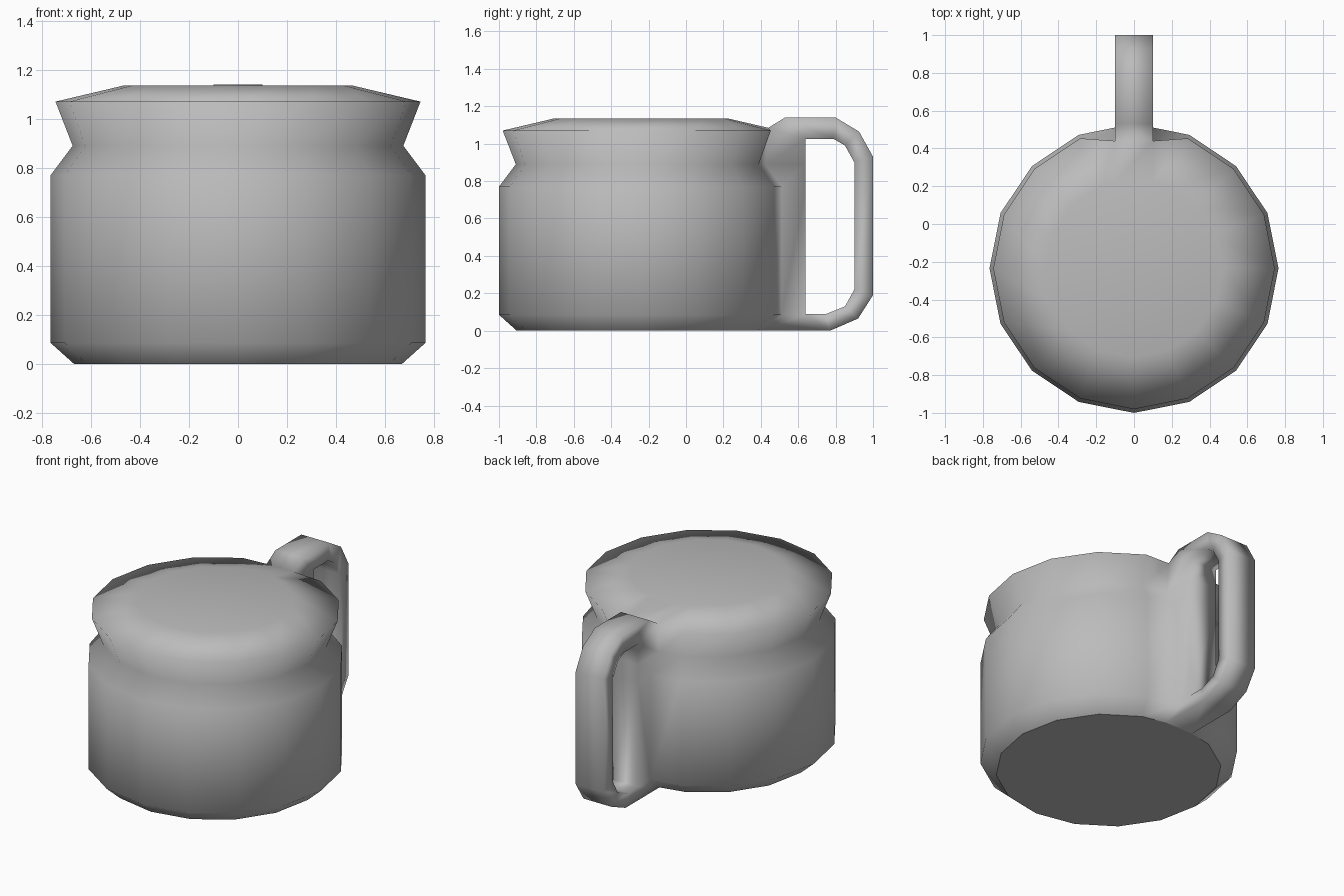
import bpy
import bmesh
from math import sin, cos, tau

cube = bpy.data.objects.get("Cube")
if cube:
    bpy.data.objects.remove(cube)

grey = bpy.data.materials.new("plain grey")
grey.use_nodes = True
colour = (0.5, 0.5, 0.5, 1)
grey.diffuse_color = colour
grey.node_tree.nodes["Principled BSDF"].inputs["Base Color"].default_value = colour

SIDES = 16
CENTRE_Y = -0.235
HALF = 0.1          # half the handle width
COLUMN_Y = 0.64     # outer face of the column joining pot and handle

# Pot profile from base to lid (radius, height)
profile = [(0.67, 0), (0.765, 0.085), (0.765, 0.77),
           (0.675, 0.89), (0.745, 1.07), (0.47, 1.135)]
RIM = 4

# Handle arch: outer and inner points (y, z), from the lid down to the base
arch = [((0.53, 1.14), (0.64, 1.025)), ((0.80, 1.14), (0.79, 1.025)),
        ((0.925, 1.065), (0.85, 0.99)), ((1.0, 0.93), (0.9, 0.9)),
        ((1.0, 0.19), (0.9, 0.22)), ((0.92, 0.065), (0.85, 0.13)),
        ((0.77, 0), (0.75, 0.09))]

bm = bmesh.new()


def pair(y, z):
    """Left and right vertices across the handle width."""
    return [bm.verts.new((x, y, z)) for x in (HALF, -HALF)]


# Pot rings, the rearmost corner split in two where the handle joins
rings, backs = [], []
for i, (r, z) in enumerate(profile):
    back = pair(0.44, 1.085) if i == RIM else pair(CENTRE_Y + r * 0.975, z)
    ring = [back[1]]
    for k in range(1, SIDES):
        a = tau * k / SIDES
        ring.append(bm.verts.new((-r * sin(a), CENTRE_Y + r * cos(a), z)))
    ring.append(back[0])
    rings.append(ring)
    backs.append(back)

for low, high in zip(rings, rings[1:]):
    for k in range(SIDES):
        bm.faces.new((low[k], low[k + 1], high[k + 1], high[k]))

# Lid top, the slope behind it and the base
bm.faces.new(rings[-1])
bm.faces.new((*backs[RIM], *reversed(backs[-1])))
base = bm.faces.new(rings[0])

# Closed loop of handle sections: up the column, then over the arch
sections = []
for back in backs[:RIM + 1]:
    z = min(max(back[0].co.z, 0.09), 1.025)
    sections.append((back, pair(COLUMN_Y, z)))
for outer, inner in arch:
    sections.append((pair(*outer), pair(*inner)))

for i, (outer, inner) in enumerate(sections):
    next_outer, next_inner = sections[(i + 1) % len(sections)]
    for s in range(2):
        bm.faces.new((outer[s], next_outer[s], next_inner[s], inner[s]))
    bm.faces.new((inner[0], next_inner[0], next_inner[1], inner[1]))
    if i >= RIM:
        bm.faces.new((outer[0], outer[1], next_outer[1], next_outer[0]))

# Soft shading everywhere except around the flat base
for face in bm.faces:
    face.smooth = True
base.smooth = False
for edge in base.edges:
    edge.smooth = False
bmesh.ops.remove_doubles(bm, verts=bm.verts, dist=0.006)
bmesh.ops.recalc_face_normals(bm, faces=bm.faces)

mesh = bpy.data.meshes.new("lidded_pot_with_handle")
bm.to_mesh(mesh)
bm.free()
mesh.materials.append(grey)
pot = bpy.data.objects.new("lidded_pot_with_handle", mesh)
bpy.context.collection.objects.link(pot)
